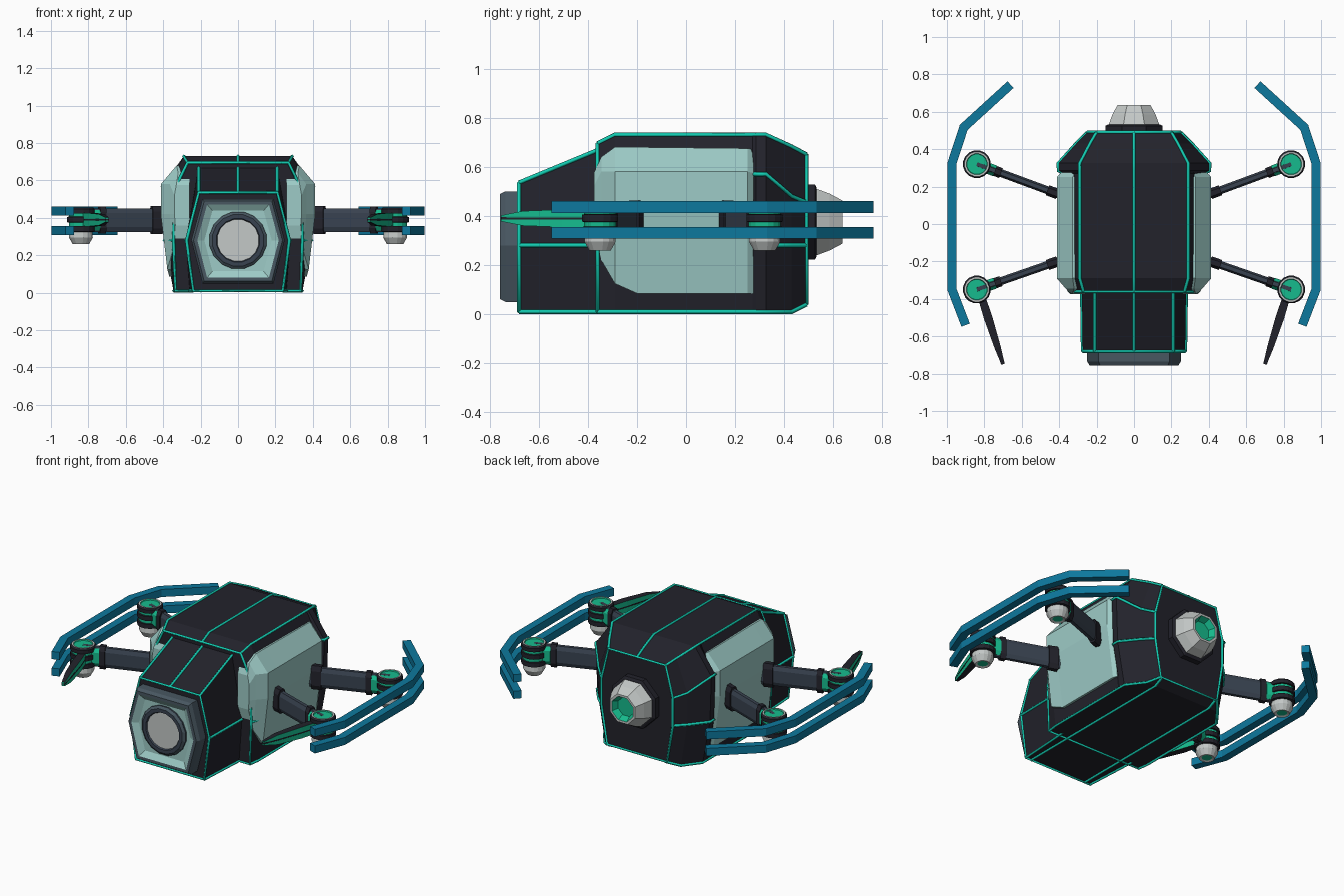
import bpy, bmesh, math
from mathutils import Vector

if "Cube" in bpy.data.objects:
    bpy.data.objects.remove(bpy.data.objects["Cube"])

COLOURS = {
    "hull_black": (0.016, 0.016, 0.024), "seam_teal": (0.006, 0.60, 0.44),
    "pod_pale_teal": (0.34, 0.60, 0.57), "arm_slate": (0.04, 0.055, 0.08),
    "frame_slate": (0.065, 0.095, 0.12), "light_grey": (0.55, 0.58, 0.57),
    "motor_green": (0.008, 0.50, 0.27), "guard_blue": (0.004, 0.19, 0.34)}
MAT = {}
for n, c in COLOURS.items():
    MAT[n] = bpy.data.materials.new(n)
    MAT[n].diffuse_color = (*c, 1)
BLACK, TEAL, PALE, SLATE, FRAME, GREY, GREEN, BLUE = COLOURS


def loft(name, loops, mats, mirror=False, rule=None):
    """Skin closed loops in order; mats is one colour or [first cap, bands..., last cap]."""
    if isinstance(mats, str):
        mats = [mats] * (len(loops) + 1)
    names = list(dict.fromkeys(mats))
    if rule:
        names = rule[1]
    bm = bmesh.new()
    rings = [[bm.verts.new(p) for p in lp] for lp in loops]
    n = len(rings[0])

    def add(vs, m):
        f = bm.faces.new(vs)
        if not rule:
            f.material_index = names.index(m)
    add(rings[0][::-1], mats[0])
    for i in range(len(rings) - 1):
        for j in range(n):
            k = (j + 1) % n
            add((rings[i][j], rings[i][k], rings[i + 1][k], rings[i + 1][j]), mats[i + 1])
    add(rings[-1], mats[-1])
    bmesh.ops.recalc_face_normals(bm, faces=bm.faces)
    if rule:
        for f in bm.faces:
            f.normal_update()
            f.material_index = rule[0](f.normal)
    me = bpy.data.meshes.new(name)
    bm.to_mesh(me)
    bm.free()
    for m in names:
        me.materials.append(MAT[m])
    ob = bpy.data.objects.new(name, me)
    bpy.context.collection.objects.link(ob)
    if mirror:
        ob.modifiers.new("mirror", 'MIRROR').use_axis = (True, False, False)
    return ob


def lathe(name, centre, axis, profile, sides, mats, mirror=False):
    """Turn (radius, position) pairs about the y or z axis."""
    loops = []
    for r, h in profile:
        lp = []
        for i in range(sides):
            a = 2 * math.pi * (i + 0.5) / sides
            u, v = r * math.cos(a), r * math.sin(a)
            lp.append((centre[0] + u, h, centre[1] + v) if axis == 'y'
                      else (centre[0] + u, centre[1] + v, h))
        loops.append(lp)
    return loft(name, loops, mats, mirror)


def bar(name, p, q, w, h, mat):
    """Chamfered horizontal bar from p to q, mirrored in x."""
    p, q = Vector(p), Vector(q)
    side = (q - p).normalized().cross(Vector((0, 0, 1)))
    prof = [(1, .6), (.5, 1), (-.5, 1), (-1, .6), (-1, -.6), (-.5, -1), (.5, -1), (1, -.6)]
    return loft(name, [[c + side * a * w / 2 + Vector((0, 0, b * h / 2)) for a, b in prof]
                       for c in (p, q)], mat, True)


def section(y, half):
    return [(x, y, z) for x, z in half] + [(-x, y, z) for x, z in half[::-1]]


# Hull: main body and narrower front body
main = [(-0.36, [(.27, .695), (.33, .57), (.345, .28), (.335, .01)]),
        (-0.29, [(.29, .73), (.375, .57), (.375, .28), (.345, .01)]),
        (0.27, [(.29, .73), (.375, .57), (.375, .28), (.345, .01)]),
        (0.285, [(.29, .73), (.405, .57), (.395, .28), (.345, .01)]),
        (0.325, [(.29, .73), (.405, .57), (.395, .28), (.345, .01)]),
        (0.43, [(.235, .682), (.31, .48), (.31, .28), (.265, .01)]),
        (0.49, [(.20, .65), (.25, .455), (.25, .28), (.21, .04)])]
front = [(-0.68, [(.21, .535), (.275, .28), (.24, .01)]),
         (-0.33, [(.21, .68), (.28, .28), (.26, .01)])]
loft("main_hull", [section(*s) for s in main], BLACK)
loft("front_hull", [section(*s) for s in front], BLACK)

# Glowing seams along the hull edges
cu = bpy.data.curves.new("hull_seams", 'CURVE')
cu.dimensions = '3D'
cu.bevel_depth = 0.009
cu.bevel_resolution = 0
cu.use_fill_caps = True
cu.materials.append(MAT[TEAL])


def seam(pts, closed=False):
    sp = cu.splines.new('POLY')
    sp.points.add(len(pts) - 1)
    for p, c in zip(sp.points, pts):
        p.co = (*c, 1)
    sp.use_cyclic_u = closed


for part in (main, front):
    for s in (-1, 1):
        for k in range(len(part[0][1])):
            seam([(s * h[k][0], y, h[k][1]) for y, h in part])
        seam([(s * .2, y, h[-1][1]) for y, h in part])
    seam([(0, y, h[0][1]) for y, h in part])
seam(section(*main[0]), True)
seam(section(*main[-1]), True)
seam(section(*front[0]), True)
hull_seams = bpy.data.objects.new("hull_seams", cu)
bpy.context.collection.objects.link(hull_seams)

# Side pods
pod = [(-0.375, [(.33, .575), (.34, .52), (.34, .42), (.335, .36)]),
       (-0.345, [(.32, .64), (.365, .58), (.365, .42), (.35, .22)]),
       (-0.29, [(.328, .68), (.413, .58), (.413, .42), (.378, .125)]),
       (-0.20, [(.328, .68), (.413, .58), (.413, .42), (.367, .085)]),
       (0.25, [(.328, .675), (.413, .58), (.413, .42), (.367, .085)]),
       (0.275, [(.315, .67), (.39, .575), (.39, .42), (.355, .085)])]
loft("side_pod", [[(x, y, z) for x, z in h] + [(.26, y, h[-1][1]), (.26, y, h[0][1])]
                  for y, h in pod], PALE, True)

# Nose: hexagonal frame and round lens
hexa = [(.19, .50), (.25, .28), (.19, .05)]


def nose_loop(s, y):
    return section(y, [(x * s, .28 + (z - .28) * s) for x, z in hexa])


loft("nose_frame", [nose_loop(*a) for a in
                    ((1, -.67), (1, -.735), (.95, -.757), (.87, -.757), (.72, -.735))],
     [FRAME, FRAME, FRAME, FRAME, PALE, PALE])
lathe("camera_lens", (0, .28), 'y',
      [(.155, -.72), (.155, -.745), (.14, -.757), (.118, -.757), (.113, -.748)], 16,
      [SLATE, SLATE, FRAME, SLATE, SLATE, GREY])

# Rear thruster
lathe("thruster_base", (0, .375), 'y', [(.165, .48), (.165, .525), (.15, .532)], 8, BLACK)
lathe("thruster_nozzle", (0, .375), 'y',
      [(.145, .52), (.145, .535), (.125, .585), (.095, .637), (.08, .637), (.06, .60)], 8,
      [GREY, GREY, GREY, GREY, GREY, GREEN, GREEN])

# Arms and motors
for tag, root_y, my in (("rear", .15, .32), ("front", -.19, -.35)):
    a, b = Vector((.38, root_y, .388)), Vector((.84, my, .388))
    bar(tag + "_arm", a, b, .042, .125, SLATE)
    bar(tag + "_arm_root_collar", a.lerp(b, .06), a.lerp(b, .18), .056, .15, BLACK)
    bar(tag + "_arm_tip_collar", a.lerp(b, .72), a.lerp(b, .79), .056, .145, BLACK)
    bar(tag + "_arm_clamp", a.lerp(b, .79), a.lerp(b, .9), .06, .11, GREEN)
    prof = [(.03, .265), (.045, .26), (.065, .295), (.062, .325), (.075, .328), (.075, .355),
            (.066, .357), (.066, .375), (.075, .377), (.075, .405), (.066, .407),
            (.066, .422), (.075, .424), (.075, .447), (.067, .456), (.057, .456), (.054, .45)]
    mats = [GREEN, GREY, GREY, GREY, BLACK, BLACK, BLACK, GREEN, BLACK, BLACK, BLACK,
            GREEN, BLACK, BLACK, BLACK, GREY, GREEN, GREEN]
    lathe(tag + "_motor", (.84, my), 'z', prof, 16, mats, True)

# Folded propeller blades: dark top and bottom, green sides
root, tip = Vector((.815, -.39, 0)), Vector((.70, -.75, 0))
side = (tip - root).normalized().cross(Vector((0, 0, 1)))


def blade(name, stations, rule=None):
    loops = []
    for t, w, z0, z1 in stations:
        c = root.lerp(tip, t)
        loops.append([c + side * s * w + Vector((0, 0, z))
                      for s, z in ((-1, z0), (1, z0), (1, z1), (-1, z1))])
    loft(name, loops, BLACK, True, rule)


by_normal = (lambda n: 0 if abs(n.z) > .5 else 1, [BLACK, GREEN])
for nm, s in (("upper_blade", 1), ("lower_blade", -1)):
    blade(nm, [(t, w, .39 + s * .004, .39 + s * h) for t, w, h in
               ((0, .02, .034), (.3, .023, .036), (.75, .017, .03), (1, .009, .012))], by_normal)
blade("blade_core", [(0, .018, .385, .395), (.3, .021, .385, .395), (1, .01, .385, .395)])

# Bumper guards: two stacked rails each side
path = [Vector(p) for p in ((.66, .745), (.91, .517), (.973, .325), (.973, -.35), (.90, -.54))]
for nm, z0, z1 in (("lower_guard_rail", .307, .355), ("upper_guard_rail", .412, .46)):
    loops = []
    for i, p in enumerate(path):
        d0 = (p - path[i - 1]).normalized() if i else (path[1] - p).normalized()
        d1 = (path[i + 1] - p).normalized() if i < len(path) - 1 else d0
        d = (d0 + d1).normalized()
        o = Vector((-d.y, d.x)) * .024 / d.dot(d0)
        loops.append([(p.x + s * o.x, p.y + s * o.y, z)
                      for s, z in ((-1, z0), (1, z0), (1, z1), (-1, z1))])
    loft(nm, loops, BLUE, True)

for m in bpy.data.materials:
    if m.users and not m.is_grease_pencil:
        m.use_nodes = True
        m.node_tree.nodes["Principled BSDF"].inputs["Base Color"].default_value = m.diffuse_color
